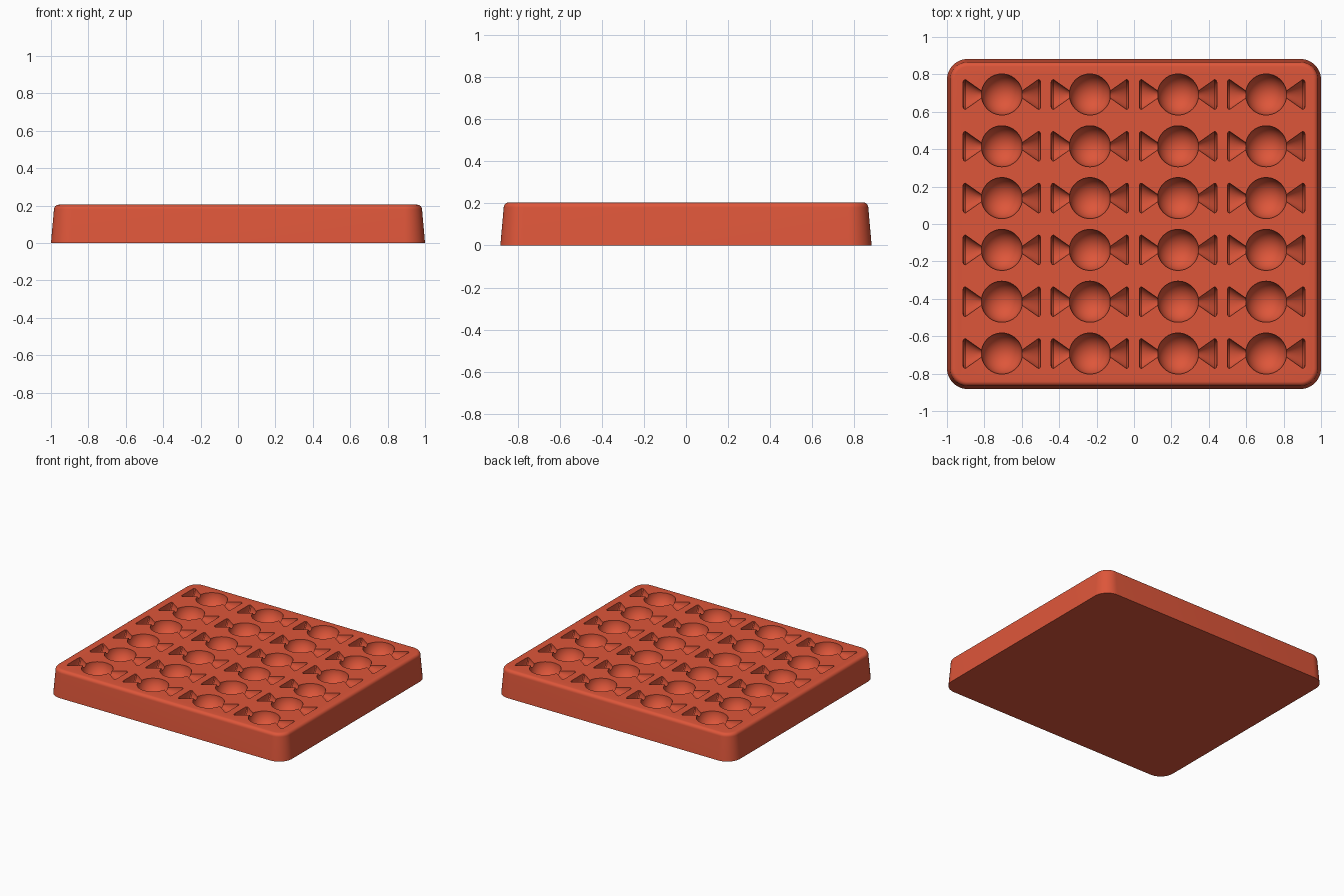
import bpy, bmesh
from math import sin, cos, pi, radians

if "Cube" in bpy.data.objects:
    bpy.data.objects.remove(bpy.data.objects["Cube"], do_unlink=True)

# Single colour
red = bpy.data.materials.new("terracotta red")
red.use_nodes = True
COLOUR = (0.73, 0.093, 0.042, 1)
red.diffuse_color = COLOUR
red.node_tree.nodes["Principled BSDF"].inputs["Base Color"].default_value = COLOUR

HALF_X, HALF_Y, HEIGHT, CORNER, FILLET = 1.0, 0.882, 0.205, 0.11, 0.025


def make_object(name, bm):
    bmesh.ops.recalc_face_normals(bm, faces=bm.faces)
    mesh = bpy.data.meshes.new(name)
    bm.to_mesh(mesh)
    bm.free()
    mesh.materials.append(red)
    obj = bpy.data.objects.new(name, mesh)
    bpy.context.collection.objects.link(obj)
    return obj


def skin(bm, rings):
    """Bridge closed rings in sequence and cap both ends."""
    loops = [[bm.verts.new(p) for p in ring] for ring in rings]
    for a, b in zip(loops, loops[1:]):
        for i in range(len(a)):
            j = (i + 1) % len(a)
            bm.faces.new((a[i], a[j], b[j], b[i]))
    bm.faces.new(loops[0])
    bm.faces.new(loops[-1])


def rounded_rectangle(inset, z, steps=12):
    r = CORNER - inset
    ring = []
    for k, (sx, sy) in enumerate(((1, 1), (-1, 1), (-1, -1), (1, -1))):
        for i in range(steps + 1):
            a = (k + i / steps) * pi / 2
            ring.append((sx * (HALF_X - CORNER) + r * cos(a),
                         sy * (HALF_Y - CORNER) + r * sin(a), z))
    return ring


# Tray block: drafted sides and a rounded top edge
levels = [(0, 0)]
for i in range(7):
    a = i / 6 * pi / 2
    levels.append((0.016 + FILLET * (1 - cos(a)), HEIGHT - FILLET * (1 - sin(a))))
bm = bmesh.new()
skin(bm, [rounded_rectangle(inset, z) for inset, z in levels])
tray = make_object("mould_tray", bm)

# Wrapped sweet shape, turned around the x axis: ball with two flared ends
BALL = 0.11
half = [(BALL * sin(a), BALL * cos(a)) for a in (i / 12 * radians(80) for i in range(13))]
half += [(0.195, 0.08), (0.203, 0.077), (0.207, 0.068)]
profile = [(-x, r) for x, r in reversed(half[1:])] + half

# Cutter: a grid of four by six sweets, half sunk in the top
SIDES = 40
bm = bmesh.new()
for col in range(4):
    for row in range(6):
        cx, cy = (col - 1.5) * 0.471, (row - 2.5) * 0.277
        skin(bm, [[(cx + x, cy + r * cos((i + 0.5) * 2 * pi / SIDES),
                    HEIGHT + r * sin((i + 0.5) * 2 * pi / SIDES)) for i in range(SIDES)]
                  for x, r in profile])
cutter = make_object("sweet_cutter", bm)
cutter.hide_render = True

# Carve the cavities and bake the result
cut = tray.modifiers.new("cavities", "BOOLEAN")
cut.operation = "DIFFERENCE"
cut.solver = "EXACT"
cut.object = cutter
bpy.context.view_layer.objects.active = tray
tray.select_set(True)
bpy.ops.object.modifier_apply(modifier=cut.name)
bpy.data.objects.remove(cutter, do_unlink=True)
bpy.ops.object.shade_smooth_by_angle(angle=radians(30))
